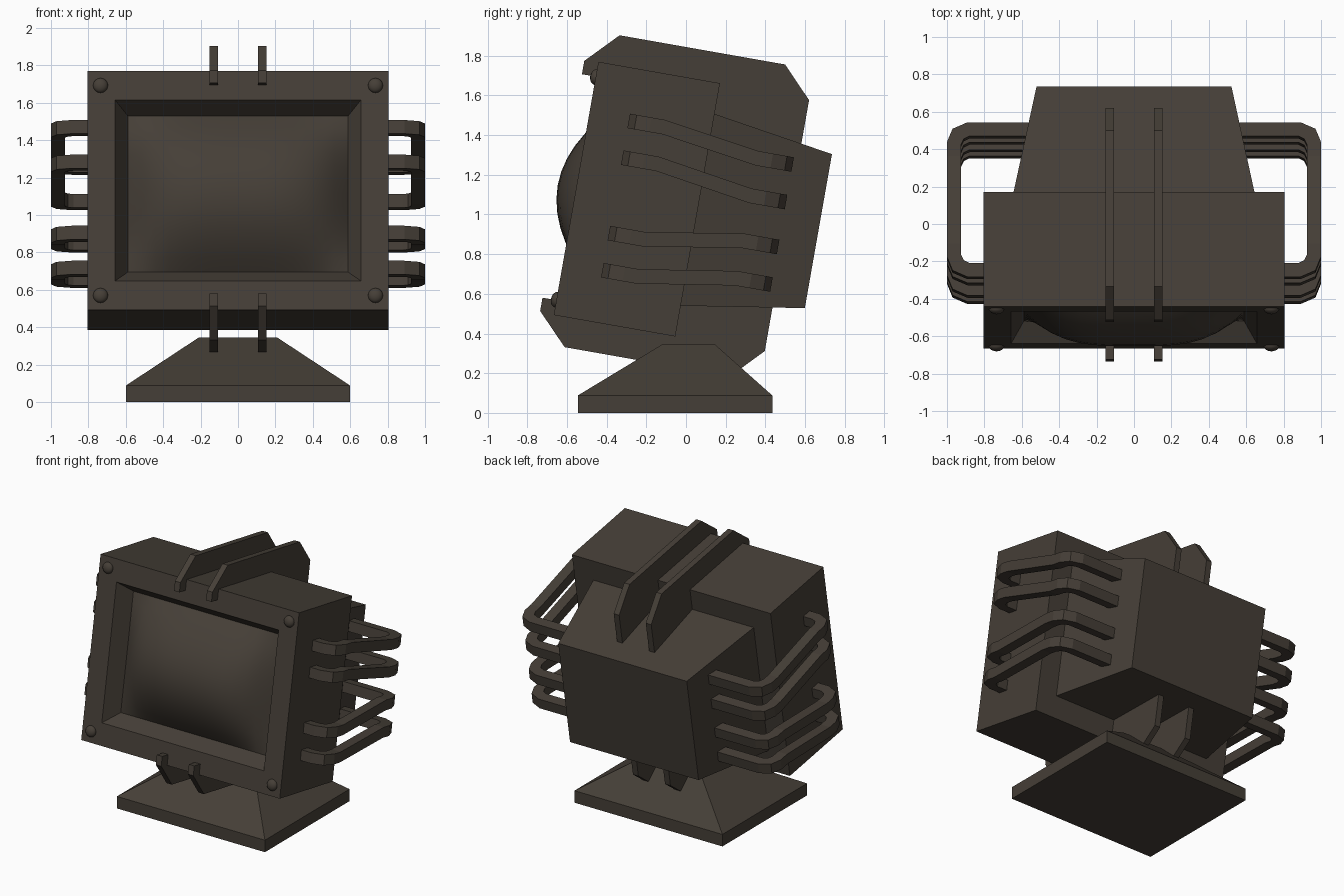
import bpy, bmesh, math
from mathutils import Vector

if "Cube" in bpy.data.objects:
    bpy.data.objects.remove(bpy.data.objects["Cube"])

TILT = math.radians(10)
C, S = math.cos(TILT), math.sin(TILT)
MID = 1.018  # height of the monitor axis in the tilted frame

mat = bpy.data.materials.new("dark brown")
mat.diffuse_color = (0.060, 0.049, 0.038, 1)
mat.use_nodes = True
mat.node_tree.nodes["Principled BSDF"].inputs["Base Color"].default_value = mat.diffuse_color


def tilted(x, u, v):
    """Tilted monitor frame: u = depth, v = height."""
    return Vector((x, u * C + v * S, v * C - u * S))


def make(name, verts, faces, smooth=False):
    me = bpy.data.meshes.new(name)
    me.from_pydata(verts, [], faces)
    bm = bmesh.new()
    bm.from_mesh(me)
    bmesh.ops.recalc_face_normals(bm, faces=bm.faces)
    for f in bm.faces:
        f.smooth = smooth
    bm.to_mesh(me)
    bm.free()
    me.materials.append(mat)
    ob = bpy.data.objects.new(name, me)
    bpy.context.collection.objects.link(ob)
    return ob


def loft(name, rings):
    """Join equal-length point rings into a closed solid."""
    n = len(rings[0])
    verts = [p for r in rings for p in r]
    faces = [(k * n + i, k * n + (i + 1) % n, (k + 1) * n + (i + 1) % n, (k + 1) * n + i)
             for k in range(len(rings) - 1) for i in range(n)]
    faces += [tuple(range(n)), tuple(range(len(verts) - n, len(verts)))]
    return make(name, verts, faces)


def frame(u, hw, hv):
    return [tilted(sx * hw, u, MID + sv * hv) for sx, sv in ((-1, -1), (1, -1), (1, 1), (-1, 1))]


# Front casing with bevelled screen recess, and tapered rear housing
loft("front_casing", [frame(-.12, .805, .648), frame(-.742, .805, .648),
                      frame(-.742, .657, .491), frame(-.63, .588, .423)])
loft("rear_housing", [frame(-.14, .654, .494), frame(.498, .521, .394)])

# Bulging screen
NX, NV = 16, 12
verts, faces = [], []
for j in range(NV + 1):
    for i in range(NX + 1):
        a, b = 2 * i / NX - 1, 2 * j / NV - 1
        bulge = .205 * (1 - abs(a) ** 3.5) * (1 - b * b)
        verts.append(tilted(a * .588, -.631 - bulge, MID + b * .423))
for j in range(NV):
    for i in range(NX):
        k = j * (NX + 1) + i
        faces.append((k, k + 1, k + NX + 2, k + NX + 1))
screen = make("screen", verts, faces, smooth=True)
if screen.data.polygons[0].normal.y > 0:
    screen.data.flip_normals()

# Domed corner screws
for sx in (-1, 1):
    for sv in (-1, 1):
        bpy.ops.mesh.primitive_uv_sphere_add(segments=16, ring_count=8, radius=.04,
                                             location=tilted(sx * .735, -.742, MID + sv * .57),
                                             rotation=(-TILT, 0, 0))
        ob = bpy.context.object
        ob.name = "corner_screw"
        ob.scale = (1, .7, 1)
        ob.data.materials.append(mat)
        bpy.ops.object.shade_smooth()

# Two vertical fins wrapping the casing, hooked over the front face
half = [(-.70, .572), (-.813, .572), (-.813, .64), (-.66, .798),
        (.187, .798), (.337, .642)]
outline = ([(-.3, .38)] + half)
outline += [(u, -w) for u, w in reversed(outline)]
for sx in (-1, 1):
    loft("fin", [[tilted(sx * .13 + t, u, MID + w) for u, w in outline] for t in (-.022, .022)])

# Four bent handles on each side: outer and inner plan points (x, u)
outer = [(.75, -.54), (.89, -.54), (.97, -.505), (1, -.43), (1, -.36),
         (1, .13), (1, .205), (.97, .277), (.89, .312), (.50, .312)]
inner = [(.75, -.465), (.88, -.465), (.91, -.45), (.925, -.42), (.925, -.36),
         (.925, .13), (.925, .19), (.91, .222), (.88, .237), (.50, .237)]
for side in (-1, 1):
    for front_v, back_v in ((.381, .308), (.193, .116), (-.193, -.114), (-.383, -.306)):
        rings = []
        for i, (o, n) in enumerate(zip(outer, inner)):
            v = MID + (front_v if i < 5 else back_v)
            rings.append([tilted(side * x, u, v + d) for (x, u), d in
                          ((o, -.037), (o, .037), (n, .037), (n, -.037))])
        loft("side_handle", rings)


# Pedestal: square plate rising to a small top
def slab(z, cy, hx, hy):
    return [Vector((sx * hx, cy + sy * hy, z)) for sx, sy in ((-1, -1), (1, -1), (1, 1), (-1, 1))]


loft("pedestal", [slab(0, -.055, .6, .49), slab(.088, -.055, .6, .49), slab(.345, .013, .21, .133)])
